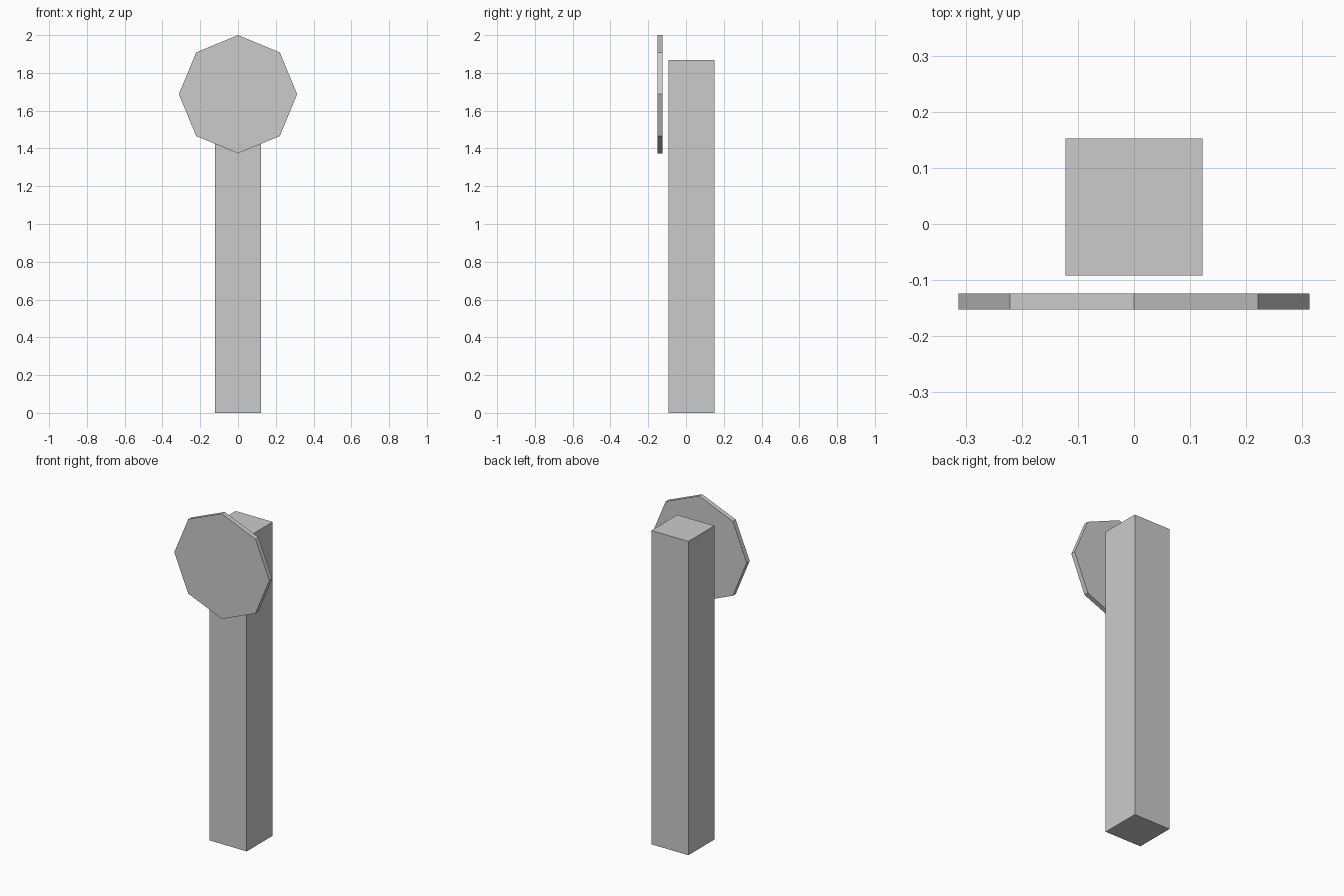
import bpy
import math

cube = bpy.data.objects.get("Cube")
if cube:
    bpy.data.objects.remove(cube, do_unlink=True)

# One plain grey for the whole model
grey = bpy.data.materials.new("light grey")
grey.use_nodes = True
colour = (0.6, 0.6, 0.6, 1)
grey.diffuse_color = colour
grey.node_tree.nodes["Principled BSDF"].inputs["Base Color"].default_value = colour


def finish(name):
    obj = bpy.context.object
    obj.name = name
    obj.data.materials.append(grey)
    bpy.ops.object.transform_apply(location=False, rotation=True, scale=True)
    return obj


# Square post
post_width, post_height = 0.244, 1.868
bpy.ops.mesh.primitive_cube_add(size=1, location=(0, 0.03, post_height / 2))
bpy.context.object.scale = (post_width, post_width, post_height)
finish("post")

# Thin octagonal sign plate, floating just in front of the post
radius = 0.313
bpy.ops.mesh.primitive_cylinder_add(
    vertices=8, radius=radius, depth=0.028,
    location=(0, -0.138, 2 - radius), rotation=(math.pi / 2, 0, 0))
finish("sign_plate")
